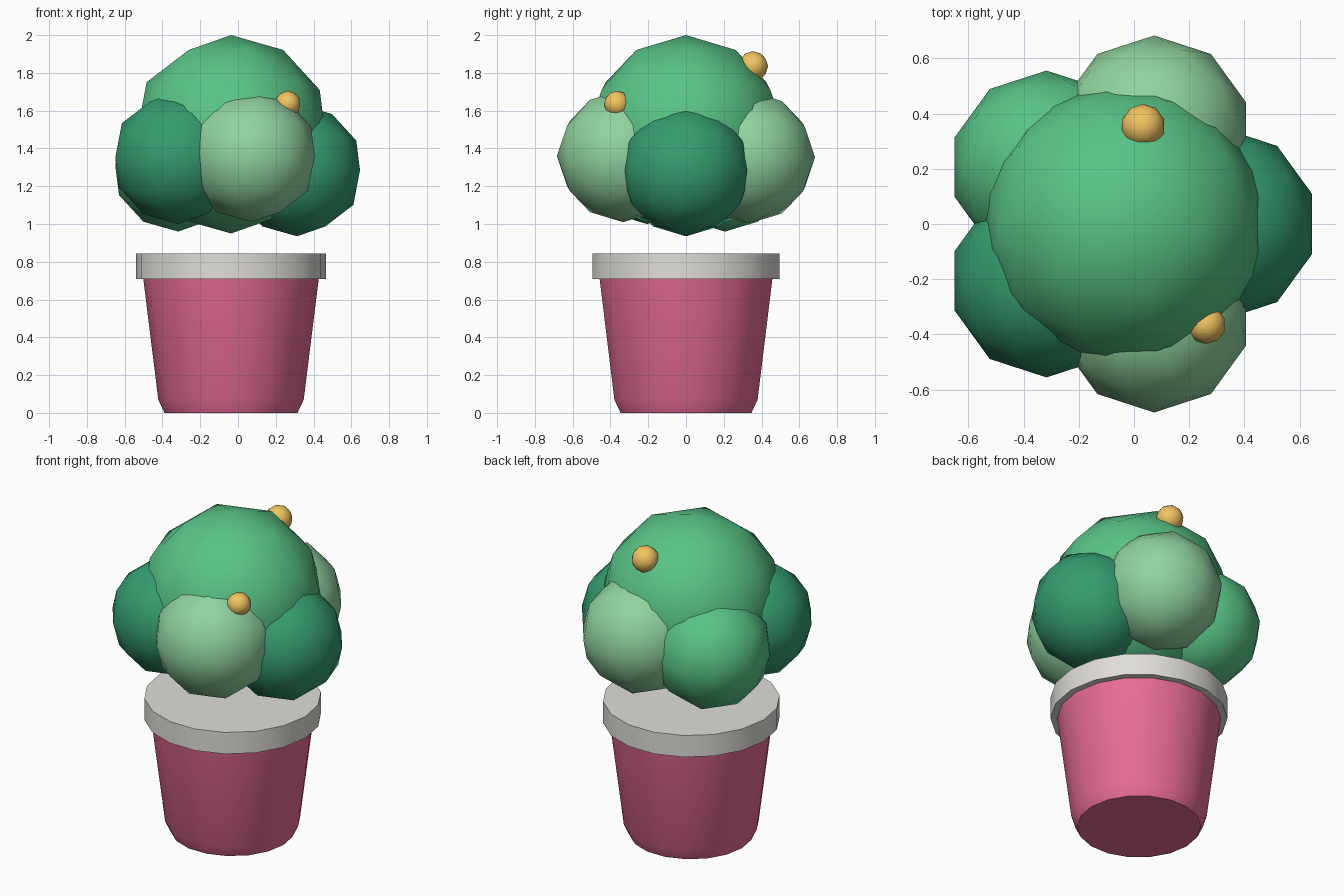
import bpy, bmesh, math

if "Cube" in bpy.data.objects:
    bpy.data.objects.remove(bpy.data.objects["Cube"])


def material(name, rgb):
    m = bpy.data.materials.new(name)
    m.diffuse_color = (*rgb, 1)
    m.use_nodes = True
    m.node_tree.nodes["Principled BSDF"].inputs["Base Color"].default_value = m.diffuse_color
    return m


DARK = material("dark_green", (0.035, 0.33, 0.16))
MID = material("mid_green", (0.10, 0.55, 0.24))
LIGHT = material("light_green", (0.28, 0.65, 0.35))
PINK = material("pink", (0.80, 0.15, 0.30))
CREAM = material("pale_grey", (0.75, 0.73, 0.69))
YELLOW = material("yellow", (0.88, 0.55, 0.12))


def smooth(obj, mat):
    obj.data.materials.append(mat)
    bpy.ops.object.select_all(action='DESELECT')
    obj.select_set(True)
    bpy.context.view_layer.objects.active = obj
    bpy.ops.object.shade_smooth_by_angle(angle=math.radians(35))


def ball(name, loc, radius, mat):
    bpy.ops.mesh.primitive_ico_sphere_add(subdivisions=2, radius=radius, location=loc)
    obj = bpy.context.object
    obj.name = name
    smooth(obj, mat)


def lathe(name, profile, mat, sides=18):
    """Closed turned solid from (radius, z) pairs, bottom to top."""
    bm = bmesh.new()
    rings = [[bm.verts.new((r * math.cos(math.tau * i / sides),
                            r * math.sin(math.tau * i / sides), z))
              for i in range(sides)] for r, z in profile]
    for a, b in zip(rings, rings[1:]):
        for i in range(sides):
            j = (i + 1) % sides
            bm.faces.new((a[i], a[j], b[j], b[i]))
    bm.faces.new(rings[0][::-1])
    bm.faces.new(rings[-1])
    mesh = bpy.data.meshes.new(name)
    bm.to_mesh(mesh)
    bm.free()
    obj = bpy.data.objects.new(name, mesh)
    obj.location.x = -0.037
    bpy.context.collection.objects.link(obj)
    smooth(obj, mat)


# Pot and its rim
lathe("pot", [(0.352, 0), (0.385, 0.07), (0.481, 0.843)], PINK)
lathe("rim", [(0.503, 0.71), (0.503, 0.845)], CREAM)

# Foliage: one crown ringed by five smaller clumps
ball("crown", (-0.037, 0, 1.475), 0.525, MID)
ball("clump_right", (0.313, 0, 1.285), 0.35, DARK)
ball("clump_front", (0.073, -0.333, 1.36), 0.35, LIGHT)
ball("clump_back", (0.073, 0.333, 1.353), 0.35, LIGHT)
ball("clump_front_left", (-0.317, -0.206, 1.35), 0.35, DARK)
ball("clump_back_left", (-0.317, 0.206, 1.31), 0.35, MID)

# Berries
ball("berry_top", (0.033, 0.355, 1.835), 0.08, YELLOW)
ball("berry_front", (0.262, -0.365, 1.635), 0.07, YELLOW)
